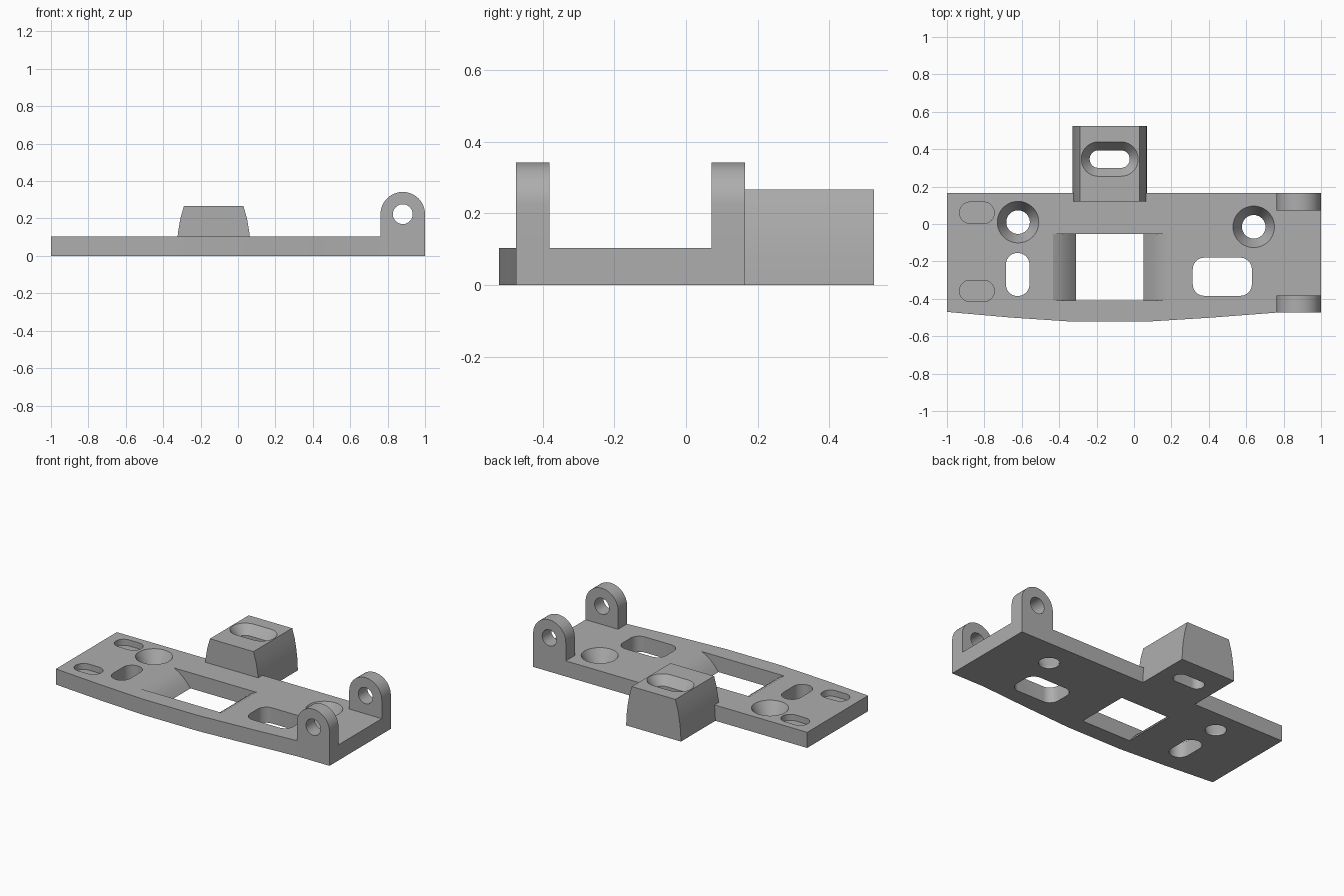
import bpy, bmesh, math
from mathutils import Vector

if "Cube" in bpy.data.objects:
    bpy.data.objects.remove(bpy.data.objects["Cube"])

grey = bpy.data.materials.new("plain_grey")
grey.diffuse_color = (0.42, 0.42, 0.42, 1)
grey.use_nodes = True
grey.node_tree.nodes["Principled BSDF"].inputs["Base Color"].default_value = grey.diffuse_color


def loft(name, rings):
    """Closed solid through a list of matching 3D rings."""
    bm = bmesh.new()
    rows = [[bm.verts.new(p) for p in ring] for ring in rings]
    n = len(rows[0])
    for a, b in zip(rows, rows[1:]):
        for i in range(n):
            j = (i + 1) % n
            bm.faces.new((a[i], a[j], b[j], b[i]))
    bm.faces.new(rows[0][::-1])
    bm.faces.new(rows[-1])
    bmesh.ops.recalc_face_normals(bm, faces=bm.faces)
    mesh = bpy.data.meshes.new(name)
    bm.to_mesh(mesh)
    bm.free()
    ob = bpy.data.objects.new(name, mesh)
    bpy.context.collection.objects.link(ob)
    mesh.materials.append(grey)
    return ob


def rounded(cx, cy, w, h, r, steps=10):
    """Rounded rectangle; a slot or circle when r is half the width."""
    pts = []
    for k, (sx, sy) in enumerate(((1, 1), (-1, 1), (-1, -1), (1, -1))):
        for i in range(steps + 1):
            a = math.pi / 2 * (k + i / steps)
            p = (cx + sx * (w / 2 - r) + r * math.cos(a),
                 cy + sy * (h / 2 - r) + r * math.sin(a))
            if all(math.dist(p, q) > 1e-5 for q in pts):
                pts.append(p)
    return pts


def at_z(pts, z):
    return [Vector((x, y, z)) for x, y in pts]


def along_y(pts, y0, y1):
    return [[Vector((x, y, z)) for x, z in pts] for y in (y0, y1)]


def combine(body, other, operation):
    mod = body.modifiers.new(other.name, 'BOOLEAN')
    mod.operation = operation
    mod.solver = 'EXACT'
    mod.object = other
    bpy.context.view_layer.objects.active = body
    bpy.ops.object.modifier_apply(modifier=mod.name)
    bpy.data.objects.remove(other)


T = 0.103   # plate thickness
H = 0.267   # block height

# Base plate with a slightly bowed front edge
outline = [(-1, 0.165), (-1, -0.47), (-0.66, -0.5), (-0.33, -0.522),
           (0.07, -0.522), (0.42, -0.5), (0.76, -0.474), (1, -0.474), (1, 0.165)]
plate = loft("mounting_plate", [at_z(outline, 0), at_z(outline, T)])

# Rear block with curved sides
side = [(0.2, 0), (0.197, 0.07), (0.19, 0.13), (0.178, 0.2), (0.159, H)]
profile = [(-0.13 + x, z) for x, z in side] + [(-0.13 - x, z) for x, z in side[::-1]]
combine(plate, loft("rear_block", along_y(profile, 0.12, 0.524)), 'UNION')

# Pair of hinge lugs
lug = [(1, 0), (1, 0.223)]
lug += [(0.881 + 0.119 * math.cos(a), 0.223 + 0.119 * math.sin(a))
        for a in (math.pi * i / 24 for i in range(1, 24))]
lug += [(0.762, 0.223), (0.762, 0)]
for y0, y1 in ((-0.474, -0.381), (0.071, 0.165)):
    combine(plate, loft("hinge_lug", along_y(lug, y0, y1)), 'UNION')

# Hinge pin hole
pin = rounded(0.881, 0.223, 0.106, 0.106, 0.053)
combine(plate, loft("pin_hole", along_y(pin, -0.7, 0.3)), 'DIFFERENCE')

# Conical screw holes
for x, y in ((-0.62, 0.01), (0.64, -0.015)):
    small = rounded(x, y, 0.126, 0.126, 0.063)
    big = rounded(x, y, 0.222, 0.222, 0.111)
    combine(plate, loft("screw_hole", [at_z(small, -0.05), at_z(small, 0.012),
                                       at_z(big, T), at_z(big, T + 0.05)]), 'DIFFERENCE')

# Straight slots through the plate
for x, y, w, h, r in ((-0.622, -0.27, 0.126, 0.23, 0.062),
                      (0.472, -0.282, 0.316, 0.204, 0.062)):
    pts = rounded(x, y, w, h, r)
    combine(plate, loft("slot", [at_z(pts, -0.05), at_z(pts, 0.2)]), 'DIFFERENCE')

# Shallow pockets
for y in (0.06, -0.358):
    pts = rounded(-0.84, y, 0.186, 0.114, 0.0565)
    combine(plate, loft("pocket", [at_z(pts, T - 0.04), at_z(pts, 0.2)]), 'DIFFERENCE')

# Central opening with rounded sloping ends
half = [(0.18, -0.05), (0.18, 0), (0.205, 0.032), (0.235, 0.062),
        (0.267, 0.086), (0.302, T), (0.302, 0.2)]
window = [(-0.13 + x, z) for x, z in half] + [(-0.13 - x, z) for x, z in half[::-1]]
combine(plate, loft("central_opening", along_y(window, -0.41, -0.053)), 'DIFFERENCE')

# Countersunk slot in the block
small = rounded(-0.13, 0.347, 0.214, 0.094, 0.0465)
big = rounded(-0.13, 0.347, 0.304, 0.184, 0.0915)
combine(plate, loft("block_slot", [at_z(small, -0.05), at_z(small, H - 0.06),
                                   at_z(big, H), at_z(big, H + 0.05)]), 'DIFFERENCE')

# Smooth the curved walls, keep the edges crisp
bpy.ops.object.select_all(action='DESELECT')
plate.select_set(True)
bpy.context.view_layer.objects.active = plate
bpy.ops.object.shade_smooth_by_angle(angle=math.radians(25))
